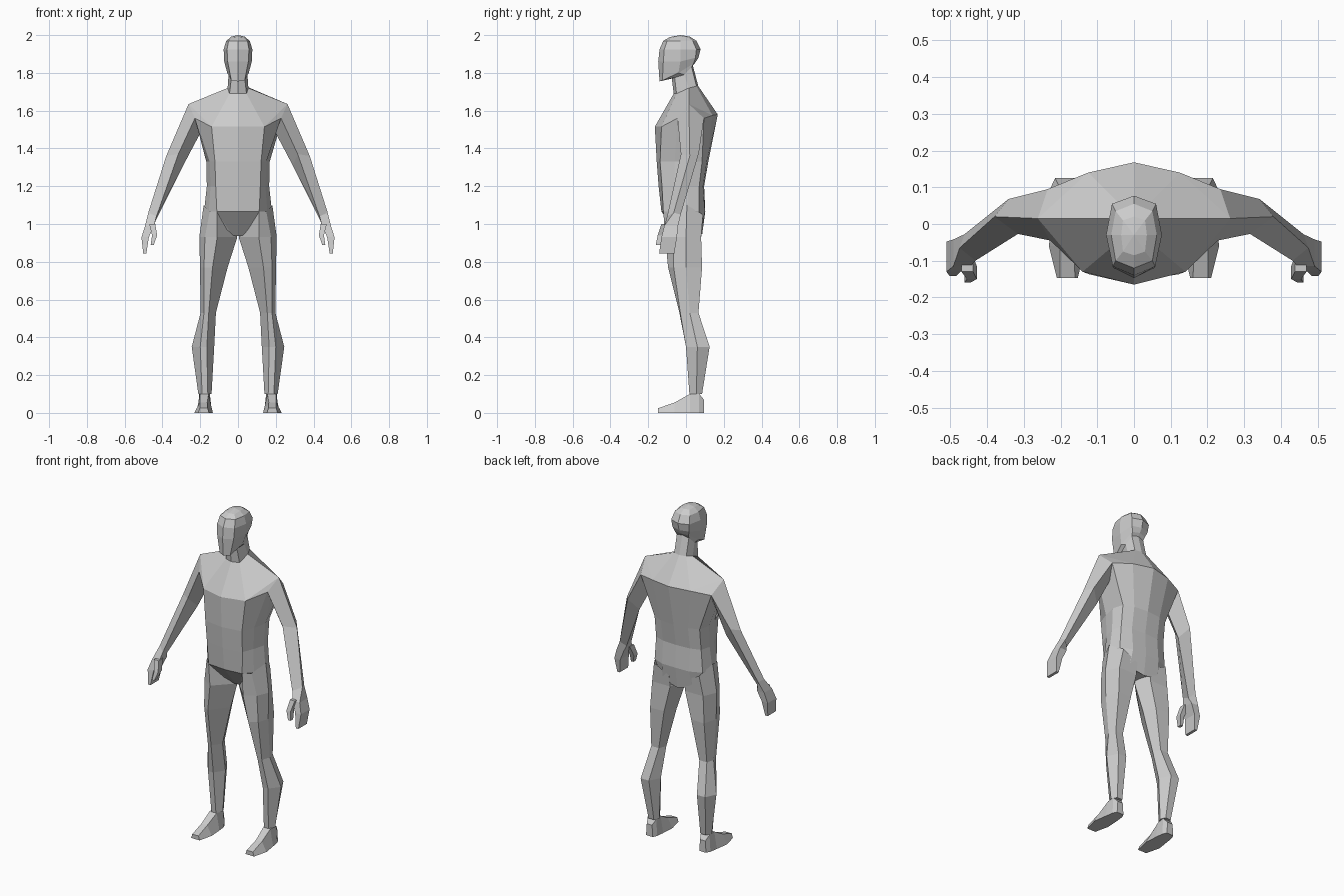
import bpy, bmesh


def loft(name, rings, cap_start=False, cap_end=True, mirror=False, skip=()):
    """Skin a stack of closed point rings; repeated points are merged."""
    bm = bmesh.new()
    cache = {}

    def vert(p):
        key = tuple(round(c, 4) for c in p)
        if key not in cache:
            cache[key] = bm.verts.new(key)
        return cache[key]

    def face(points):
        vs = list(dict.fromkeys(vert(p) for p in points))
        if len(vs) > 2 and bm.faces.get(vs) is None:
            bm.faces.new(vs)

    n = len(rings[0])
    for r, (a, b) in enumerate(zip(rings, rings[1:])):
        for i in range(n):
            if (r, i) not in skip:
                j = (i + 1) % n
                face([a[i], a[j], b[j], b[i]])
    if cap_start:
        face(rings[0])
    if cap_end:
        face(rings[-1])
    bmesh.ops.recalc_face_normals(bm, faces=bm.faces)
    mesh = bpy.data.meshes.new(name)
    bm.to_mesh(mesh)
    bm.free()
    obj = bpy.data.objects.new(name, mesh)
    bpy.context.collection.objects.link(obj)
    if mirror:
        obj.modifiers.new("Mirror", 'MIRROR').use_clip = False
    return obj


def flat(z, *xy):
    """Level ring of points at height z."""
    return [(x, y, z) for x, y in xy]


def full(half):
    """Complete a half ring (front centre to back centre) by symmetry."""
    return half + [(-x, y, z) for x, y, z in half[-2:0:-1]]


def box_ring(x0, x1, y0, y1, z):
    return flat(z, (x0, y0), (x1, y0), (x1, y1), (x0, y1))


# Shared landmarks around the shoulder
chest_c, chest = (0, -.165, 1.515), (.14, -.13, 1.515)
arm_front, arm_back = (.228, -.045, 1.56), (.235, .095, 1.56)
shoulder, armpit = (.262, .015, 1.635), (.195, .025, 1.49)
blade, back_c = (.125, .14, 1.575), (0, .168, 1.58)

# Torso from crotch to collar
torso = [
    [(0, -.02, .935), (.03, -.02, .94), (.1, -.05, .95), (.12, 0, .95),
     (.12, .06, .96), (.1, .08, .96), (0, .085, .94)],
    flat(1.065, (0, -.13), (.112, -.12), (.155, -.07), (.18, .005),
         (.16, .07), (.09, .1), (0, .102)),
    flat(1.2, (0, -.145), (.118, -.127), (.145, -.06), (.165, .01),
         (.15, .07), (.09, .09), (0, .096)),
    flat(1.33, (0, -.155), (.122, -.137), (.15, -.06), (.168, .02),
         (.15, .085), (.09, .11), (0, .118)),
    [chest_c, chest, arm_front, armpit, arm_back, blade, back_c],
    [chest_c, chest, shoulder, shoulder, shoulder, blade, back_c],
    [(0, -.065, 1.69), (.045, -.05, 1.69), (.055, .015, 1.72), (.055, .015, 1.72),
     (.055, .015, 1.72), (.04, .055, 1.73), (0, .065, 1.73)],
]
# The skipped faces are the sockets where the arms join
loft("torso", [full(r) for r in torso], cap_start=True, cap_end=False,
     skip={(4, 2), (4, 3), (4, 8), (4, 9)})

# Neck and head
head = [
    [(0, -.065, 1.69), (.045, -.05, 1.69), (.055, .015, 1.72), (.04, .055, 1.73), (0, .065, 1.73)],
    [(0, -.075, 1.77), (.035, -.06, 1.775), (.05, -.01, 1.79), (.04, .03, 1.83), (0, .036, 1.84)],
    [(0, -.14, 1.755), (.035, -.125, 1.76), (.057, -.04, 1.8), (.045, .04, 1.85), (0, .05, 1.855)],
    [(0, -.147, 1.86), (.055, -.12, 1.86), (.073, -.03, 1.86), (.055, .05, 1.88), (0, .066, 1.88)],
    flat(1.925, (0, -.14), (.058, -.115), (.076, -.03), (.06, .055), (0, .077)),
    flat(1.97, (0, -.12), (.05, -.1), (.062, -.03), (.05, .035), (0, .055)),
    [(0, -.085, 1.99), (.03, -.075, 1.988), (.035, -.03, 1.992), (.03, .01, 1.99), (0, .02, 1.992)],
    flat(2.0, *[(0, -.03)] * 5),
]
loft("head", [full(r) for r in head], cap_end=False)

# Arms: front, outer, back and inner edge at shoulder, elbow and wrist
wrist = [(.432, -.1, 1.04), (.475, -.065, 1.06), (.462, -.028, 1.05), (.435, -.055, 1.02)]
elbow = [(.316, -.027, 1.37), (.38, .02, 1.36), (.342, .068, 1.375), (.29, .03, 1.31)]
loft("arms", [[arm_front, shoulder, arm_back, armpit], elbow, wrist],
     cap_end=False, mirror=True)

# Hands with thumbs
loft("hands", [wrist,
               box_ring(.445, .492, -.115, -.042, .99),
               box_ring(.472, .511, -.13, -.048, .93),
               box_ring(.485, .502, -.142, -.062, .845)], mirror=True)
loft("thumbs", [box_ring(.438, .47, -.13, -.09, 1.0),
                box_ring(.428, .455, -.15, -.115, .94),
                box_ring(.446, .462, -.16, -.135, .89)], cap_start=True, mirror=True)

# Legs: front, front outer, outer, back outer, back inner, inner edge
loft("legs", [
    [(.112, -.12, 1.065), (.15, -.085, 1.065), (.182, .005, 1.1),
     (.15, .09, 1.05), (.05, .09, 1.0), (.02, 0, 1.0)],
    flat(.93, (.11, -.11), (.175, -.07), (.205, 0), (.17, .08), (.05, .08), (.004, 0)),
    flat(.77, (.135, -.095), (.18, -.065), (.201, 0), (.18, .085), (.09, .08), (.055, .01)),
    flat(.53, (.155, -.035), (.18, -.03), (.198, .02), (.185, .066), (.135, .066), (.117, .02)),
    flat(.35, (.165, 0), (.2, 0), (.245, .06), (.215, .125), (.16, .125), (.126, .06)),
    flat(.1, (.16, .018), (.19, .018), (.21, .055), (.19, .085), (.155, .085), (.14, .055)),
], mirror=True)


# Feet, lofted from heel to toe
def foot_ring(y, x0, x1, inset, z):
    return [(x0, y, 0), (x1, y, 0), (x1 - inset, y, z), (x0 + inset, y, z)]


loft("feet", [foot_ring(.095, .155, .2, .005, .07),
              foot_ring(.07, .143, .212, .006, .1),
              foot_ring(.02, .138, .22, .018, .1),
              foot_ring(-.06, .133, .232, .03, .055),
              foot_ring(-.147, .153, .21, .008, .025)],
     cap_start=True, mirror=True)
